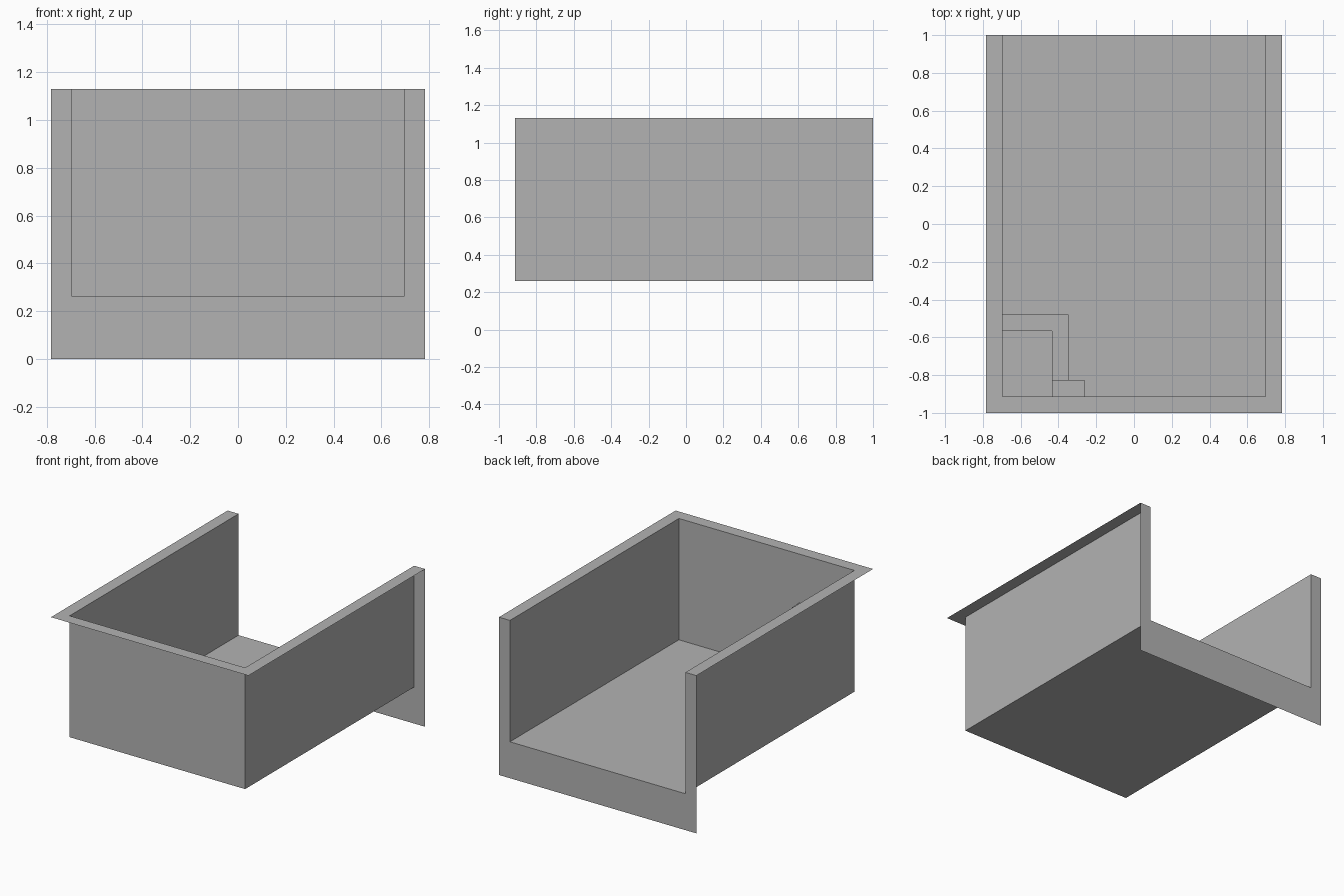
import bpy, bmesh

if "Cube" in bpy.data.objects:
    bpy.data.objects.remove(bpy.data.objects["Cube"])

U = 2 / 23                      # the model sits on a 23-unit grid
X_OUT, X_IN = 9 * U, 8 * U      # outer and inner half widths
Y0, Y_IN, Y1 = -1, -1 + U, 1    # front edge, inner front wall, open back end
FLOOR, TOP = 3 * U, 13 * U

grey = bpy.data.materials.new("plain grey")
grey.diffuse_color = (0.45, 0.45, 0.45, 1)
grey.use_nodes = True
grey.node_tree.nodes["Principled BSDF"].inputs["Base Color"].default_value = grey.diffuse_color


def make(name, polys):
    """Flat single-sided faces, one object per part."""
    bm = bmesh.new()
    for poly in polys:
        bm.faces.new([bm.verts.new(p) for p in poly])
    bmesh.ops.remove_doubles(bm, verts=bm.verts, dist=1e-5)
    mesh = bpy.data.meshes.new(name)
    bm.to_mesh(mesh)
    bm.free()
    mesh.materials.append(grey)
    obj = bpy.data.objects.new(name, mesh)
    bpy.context.collection.objects.link(obj)
    return obj


def wall(a, b, z0, z1):
    """Upright face from plan point a to b, facing right of that direction."""
    return [(*a, z0), (*b, z0), (*b, z1), (*a, z1)]


def flat(points, z):
    return [(x, y, z) for x, y in points]


# floor
make("floor", [flat([(-X_IN, Y_IN), (X_IN, Y_IN), (X_IN, Y1), (-X_IN, Y1)], FLOOR)])

# inner walls, facing into the room
make("left_wall", [wall((-X_IN, Y_IN), (-X_IN, Y1), FLOOR, TOP)])
make("right_wall", [wall((X_IN, Y1), (X_IN, Y_IN), FLOOR, TOP)])
make("front_wall", [wall((X_IN, Y_IN), (-X_IN, Y_IN), FLOOR, TOP)])

# flat U-shaped rim on top of the walls
make("top_rim", [flat([(-X_OUT, Y1), (-X_OUT, Y0), (X_OUT, Y0), (X_OUT, Y1),
                       (X_IN, Y1), (X_IN, Y_IN), (-X_IN, Y_IN), (-X_IN, Y1)], TOP)])

# U-shaped cut face at the open back end
profile = [(X_OUT, 0), (-X_OUT, 0), (-X_OUT, TOP), (-X_IN, TOP),
           (-X_IN, FLOOR), (X_IN, FLOOR), (X_IN, TOP), (X_OUT, TOP)]
make("back_end_face", [[(x, Y1, z) for x, z in profile]])

# low L-shaped partition around the front left corner
h = FLOOR + 3 * U
xa, xb = -5 * U, -4 * U
ya, yb, yc = Y_IN + U, Y_IN + 4 * U, Y_IN + 5 * U
make("corner_partition", [
    flat([(-X_IN, yb), (xa, yb), (xa, ya), (xb, ya), (xb, yc), (-X_IN, yc)], h),
    wall((-X_IN, yb), (xa, yb), FLOOR, h), wall((xa, yb), (xa, ya), FLOOR, h),
    wall((xb, ya), (xb, yc), FLOOR, h), wall((xb, yc), (-X_IN, yc), FLOOR, h)])

# taller post where the partition meets the front wall
p, xc = FLOOR + 6 * U, -3 * U
make("partition_post", [
    flat([(xa, Y_IN), (xc, Y_IN), (xc, ya), (xa, ya)], p),
    wall((xc, Y_IN), (xc, ya), FLOOR, p),
    wall((xc, ya), (xa, ya), FLOOR, p),
    wall((xa, ya), (xa, Y_IN), FLOOR, p)])
